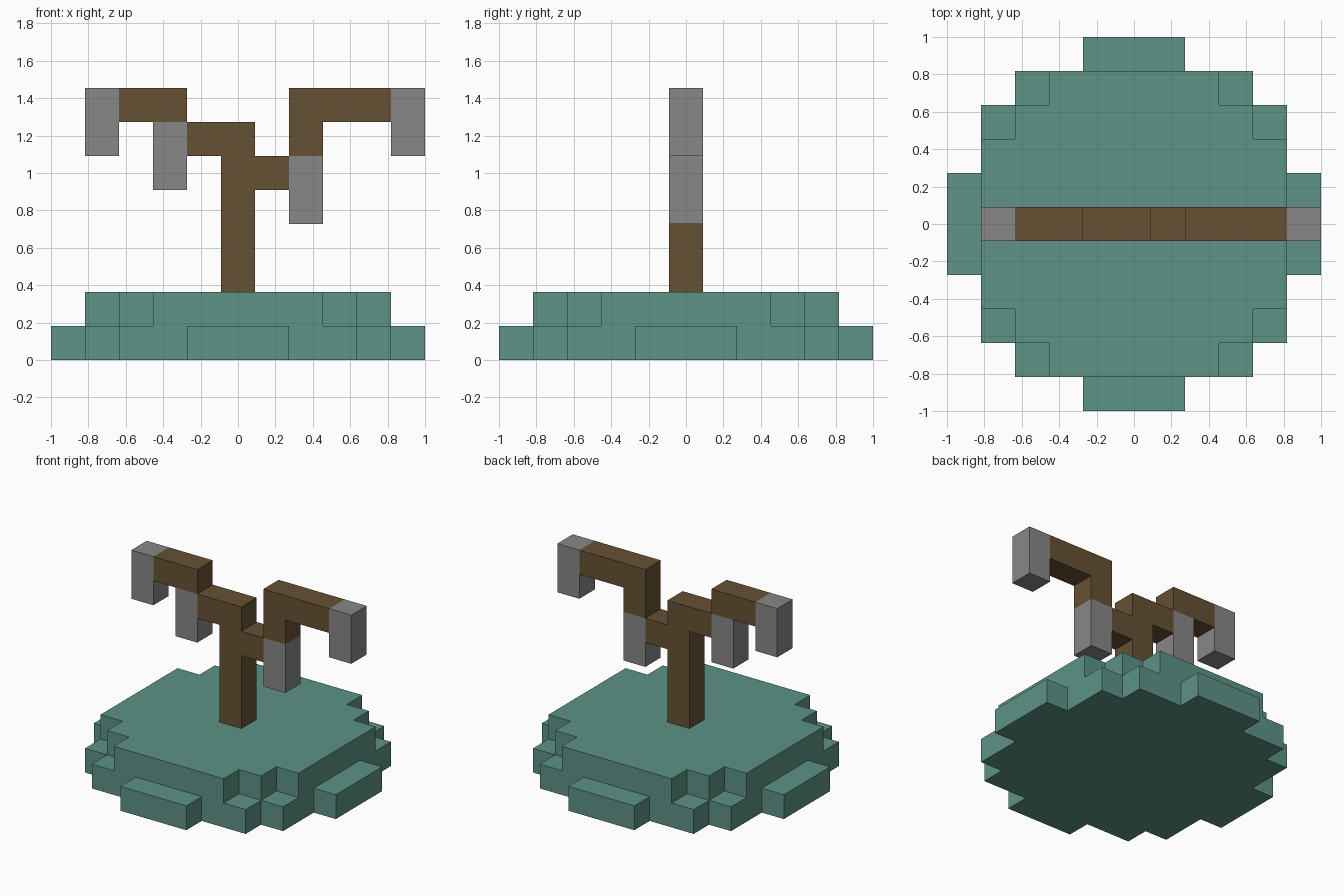
import bpy
import bmesh
from math import radians
from mathutils import Vector

cube = bpy.data.objects.get("Cube")
if cube:
    bpy.data.objects.remove(cube, do_unlink=True)

UNIT = 2 / 11  # edge of one block
SIDES = [Vector(d) for d in ((1, 0, 0), (-1, 0, 0), (0, 1, 0),
                             (0, -1, 0), (0, 0, 1), (0, 0, -1))]


def material(name, rgb):
    linear = [((c / 255 + 0.055) / 1.055) ** 2.4 for c in rgb]
    mat = bpy.data.materials.new(name)
    mat.use_nodes = True
    mat.diffuse_color = (*linear, 1)
    mat.node_tree.nodes["Principled BSDF"].inputs["Base Color"].default_value = (*linear, 1)
    return mat


def box(xs, zs):
    """Blocks in the middle plane, inclusive ranges."""
    return {(x, 0, z) for x in range(xs[0], xs[1] + 1) for z in range(zs[0], zs[1] + 1)}


def disc(z, half_widths):
    """Stepped round layer; half_widths is indexed by distance from the centre row."""
    n = len(half_widths) - 1
    return {(x, y, z) for y in range(-n, n + 1)
            for x in range(-half_widths[abs(y)], half_widths[abs(y)] + 1)}


def build(name, cells, mat, filled):
    """Outer skin of a group of blocks, merged into large flat faces."""
    bm = bmesh.new()
    for cell in cells:
        centre = Vector(cell) + Vector((0, 0, 0.5))
        for d in SIDES:
            if tuple(int(c) for c in Vector(cell) + d) in filled:
                continue
            u = Vector((d.y, d.z, d.x))
            v = d.cross(u)
            corners = [centre + (d + a * u + b * v) / 2
                       for a, b in ((-1, -1), (1, -1), (1, 1), (-1, 1))]
            bm.faces.new([bm.verts.new(c * UNIT) for c in corners])
    bmesh.ops.remove_doubles(bm, verts=bm.verts[:], dist=0.001)
    bmesh.ops.dissolve_limit(bm, angle_limit=radians(1), verts=bm.verts[:], edges=bm.edges[:])
    mesh = bpy.data.meshes.new(name)
    bm.to_mesh(mesh)
    bm.free()
    mesh.materials.append(mat)
    bpy.context.collection.objects.link(bpy.data.objects.new(name, mesh))


teal = material("teal ground", (93, 147, 134))
brown = material("brown wood", (102, 81, 51))
grey = material("grey tips", (135, 135, 135))

parts = [
    # Stepped round mound
    ("ground_mound", disc(0, (5, 5, 4, 4, 3, 1)) | disc(1, (4, 4, 4, 3, 2)), teal),
    # Trunk and branches
    ("trunk", box((0, 0), (2, 6)), brown),
    ("right_branch", box((-1, -1), (6, 6)) | box((-3, -2), (7, 7)), brown),
    ("left_branch", box((1, 1), (5, 5)) | box((2, 2), (6, 7)) | box((3, 4), (7, 7)), brown),
    # Hanging tips
    ("right_outer_tip", box((-4, -4), (6, 7)), grey),
    ("right_inner_tip", box((-2, -2), (5, 6)), grey),
    ("left_inner_tip", box((2, 2), (4, 5)), grey),
    ("left_outer_tip", box((5, 5), (6, 7)), grey),
]
filled = set().union(*(cells for _, cells, _ in parts))
for name, cells, mat in parts:
    build(name, cells, mat, filled)
